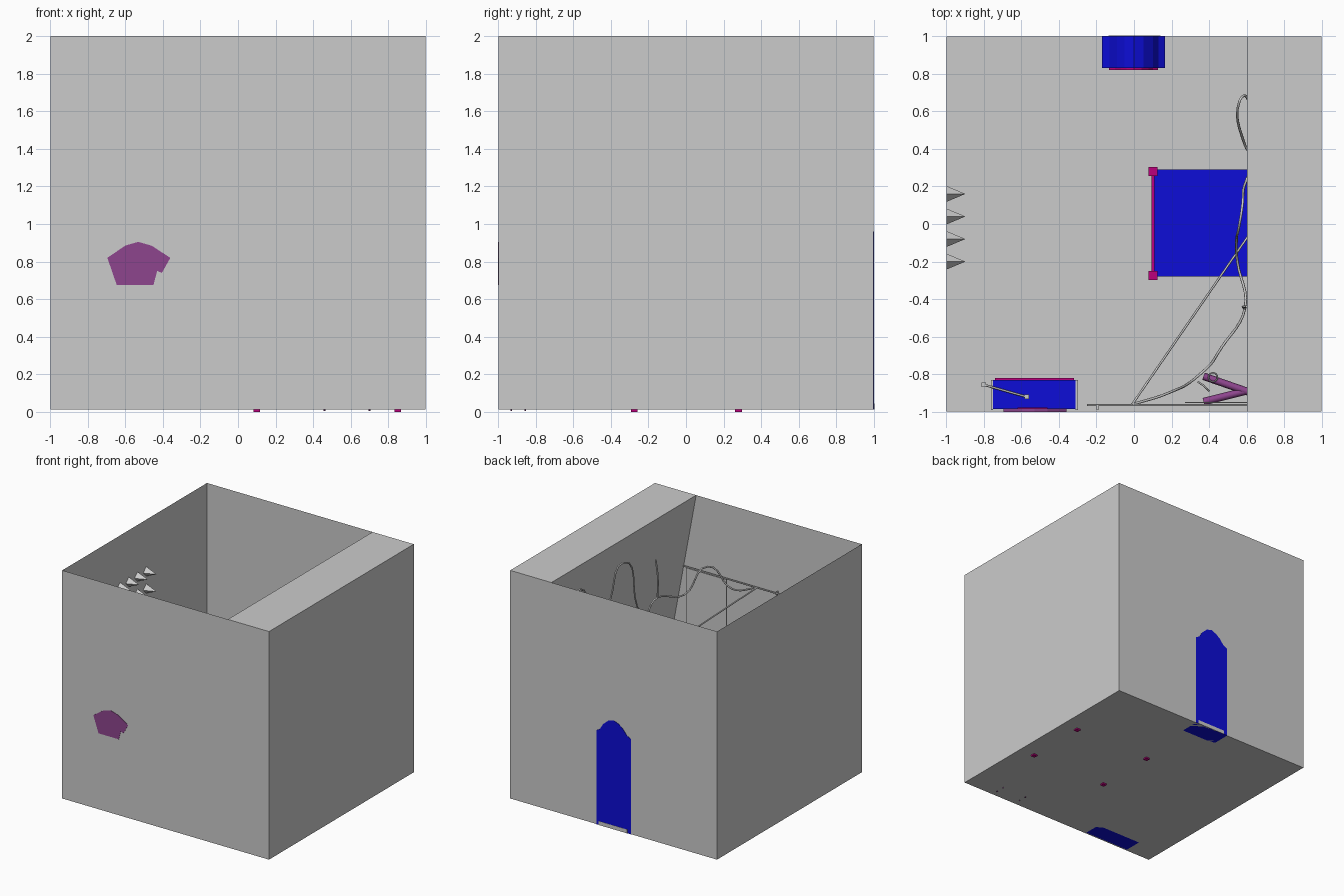
import bpy, bmesh, math
from mathutils import Vector

cube = bpy.data.objects.get("Cube")
if cube:
    bpy.data.objects.remove(cube)


def material(name, rgb):
    m = bpy.data.materials.new(name)
    m.use_nodes = True
    m.diffuse_color = (*rgb, 1)
    m.node_tree.nodes["Principled BSDF"].inputs["Base Color"].default_value = (*rgb, 1)
    return m


GREY = material("plaster_grey", (0.6, 0.6, 0.6))
BLUE = material("bright_blue", (0.004, 0.004, 0.68))
MAGENTA = material("magenta", (0.5, 0.0, 0.2))
PURPLE = material("dull_purple", (0.27, 0.06, 0.27))


def finish(name, bm, mat):
    bmesh.ops.recalc_face_normals(bm, faces=bm.faces)
    mesh = bpy.data.meshes.new(name)
    bm.to_mesh(mesh)
    bm.free()
    mesh.materials.append(mat)
    ob = bpy.data.objects.new(name, mesh)
    bpy.context.collection.objects.link(ob)
    return ob


def box(name, x, y, z, mat):
    """Box from three (low, high) ranges."""
    bm = bmesh.new()
    bmesh.ops.create_cube(bm, size=1)
    for v in bm.verts:
        v.co = [r[0] if c < 0 else r[1] for r, c in zip((x, y, z), v.co)]
    return finish(name, bm, mat)


def sheet(name, points, mat):
    bm = bmesh.new()
    bm.faces.new([bm.verts.new(p) for p in points])
    return finish(name, bm, mat)


def slab(name, outline, y0, y1, mat):
    """Extrude an x-z outline from y0 to y1."""
    bm = bmesh.new()
    face = bm.faces.new([bm.verts.new((x, y0, z)) for x, z in outline])
    ext = bmesh.ops.extrude_face_region(bm, geom=[face])["geom"]
    for v in ext:
        if isinstance(v, bmesh.types.BMVert):
            v.co.y = y1
    return finish(name, bm, mat)


def tube(name, points, radius, mat, smooth=True):
    cu = bpy.data.curves.new(name, "CURVE")
    cu.dimensions = "3D"
    cu.bevel_depth = radius
    cu.bevel_resolution = 1
    cu.resolution_u = 6
    cu.use_fill_caps = True
    sp = cu.splines.new("BEZIER")
    sp.bezier_points.add(len(points) - 1)
    for bp, p in zip(sp.bezier_points, points):
        bp.co = p
        bp.handle_left_type = bp.handle_right_type = "AUTO" if smooth else "VECTOR"
    cu.materials.append(mat)
    ob = bpy.data.objects.new(name, cu)
    bpy.context.collection.objects.link(ob)
    return ob


def ring(name, centre, radius, mat):
    bpy.ops.mesh.primitive_torus_add(location=centre, major_radius=radius, minor_radius=0.004,
                                     major_segments=16, minor_segments=6)
    ob = bpy.context.object
    ob.name = name
    ob.data.materials.append(mat)


# Room shell with a sloping wall under the flat ledge
W, F, T = 0.997, 0.012, 2.0
LEDGE, FOOT = 0.6, 0.97
sheet("floor", [(-W, -W, F), (0.9, -W, F), (0.9, W, F), (-W, W, F)], GREY)
sheet("floor_edge", [(0.9, -W, F), (W, -W, F), (W, W, F), (0.9, W, F)], GREY)
for s, name in ((-1, "front_wall"), (1, "back_wall")):
    sheet(name, [(-W, s * W, F), (W, s * W, F), (W, s * W, T), (-W, s * W, T)], GREY)
for s, name in ((-1, "left_wall"), (1, "right_wall")):
    sheet(name, [(s * W, -W, F), (s * W, W, F), (s * W, W, T), (s * W, -W, T)], GREY)
sheet("ceiling_ledge", [(LEDGE, -W, T), (W, -W, T), (W, W, T), (LEDGE, W, T)], GREY)
sheet("sloping_wall", [(LEDGE, -W, T), (LEDGE, W, T), (FOOT, W, F), (FOOT, -W, F)], GREY)

# Arched wardrobe set through the back wall
arch = [(-0.17, F), (-0.17, 0.84), (-0.13, 0.86), (-0.09, 0.91), (-0.05, 0.94), (0, 0.96),
        (0.05, 0.945), (0.1, 0.9), (0.13, 0.85), (0.165, 0.83), (0.165, F)]
slab("wardrobe_body", arch, 0.83, 1.0, BLUE)
slab("wardrobe_door", [(x * 0.78, 0.05 + z * 0.9) for x, z in arch], 0.82, 0.83, MAGENTA)
box("wardrobe_base", (-0.135, 0.14), (0.99, 1.002), (F, 0.045), GREY)

# Bed
box("mattress", (0.11, 0.85), (-0.28, 0.29), (0.14, 0.3), BLUE)
for x, top, name in ((0.1, 0.42, "footboard"), (0.85, 0.55, "headboard")):
    box(name, (x - 0.008, x + 0.008), (-0.27, 0.28), (0.12, top - 0.06), MAGENTA)
    for y in (-0.275, 0.28):
        box(name + "_post", (x - 0.018, x + 0.018), (y - 0.018, y + 0.018), (0, top), MAGENTA)
        box(name + "_cap", (x - 0.024, x + 0.024), (y - 0.024, y + 0.024), (top, top + 0.03), MAGENTA)

# Dresser with drawers and a mirror through the front wall
box("dresser_body", (-0.75, -0.31), (-0.985, -0.83), (F, 0.58), BLUE)
for x in (-0.755, -0.305):
    box("dresser_side", (x - 0.006, x + 0.006), (-0.99, -0.83), (F, 0.585), GREY)
for i in range(3):
    z = 0.06 + i * 0.17
    box("drawer_front", (-0.74, -0.32), (-0.83, -0.818), (z, z + 0.15), MAGENTA)
box("mirror_stand", (-0.62, -0.46), (-0.99, -0.975), (0.58, 0.68), MAGENTA)
slab("mirror_frame", [(-0.695, 0.82), (-0.6, 0.885), (-0.53, 0.905), (-0.46, 0.885), (-0.36, 0.82),
                      (-0.405, 0.74), (-0.43, 0.75), (-0.45, 0.675), (-0.645, 0.675)],
     -1.0, -0.982, PURPLE)

# Rod lying on the dresser
tube("dresser_rod", [(-0.8, -0.855, 0.61), (-0.57, -0.92, 0.61)], 0.006, GREY, False)
for x, y in ((-0.8, -0.855), (-0.57, -0.92)):
    box("rod_end", (x - 0.012, x + 0.012), (y - 0.012, y + 0.012), (0.595, 0.62), GREY)

# Wall spikes
for row in range(3):
    for col in range(4):
        bm = bmesh.new()
        bmesh.ops.create_cone(bm, cap_ends=True, segments=4, radius1=0.042, radius2=0, depth=0.1)
        spike = finish("wall_spike", bm, GREY)
        spike.rotation_euler.y = math.pi / 2
        spike.location = (-0.947, 0.16 - 0.12 * col, 1.55 - 0.15 * row)

# Crossed stand with thin legs and a ring
for y0, y1 in ((-0.81, -0.97), (-0.945, -0.83)):
    a, b = Vector((0.37, y0, 0.32)), Vector((0.83, y1, 0.32))
    tube("stand_beam", [a, b], 0.02, PURPLE, False)
for x in (0.46, 0.7):
    for y in (-0.855, -0.93):
        tube("stand_leg", [(x, y, 0.005), (x, y, 0.31)], 0.005, PURPLE, False)
ring("stand_ring", (0.42, -0.815, 0.35), 0.024, GREY)
tube("stand_hook", [(0.34, -0.84, 0.35), (0.37, -0.86, 0.37), (0.4, -0.89, 0.35)], 0.005, GREY)

# Curtain rod and hanging panel on the front wall
tube("curtain_rod", [(-0.25, -0.963, 1.37), (0.7, -0.963, 1.37)], 0.006, GREY, False)
box("curtain_panel", (0.27, 0.66), (-0.952, -0.946), (0.75, 1.37), GREY)
box("rod_bracket", (-0.2, -0.19), (-0.99, -0.96), (1.355, 1.38), GREY)

# Hanging cords
tube("swag_cord", [(-0.01, -0.96, 1.37), (0.18, -0.9, 1.33), (0.35, -0.8, 1.52), (0.47, -0.65, 1.3),
                   (0.59, -0.45, 1.32), (0.55, -0.2, 1.25), (0.545, -0.1, 1.4), (0.57, 0.05, 1.82),
                   (0.6, 0.24, 1.5), (0.64, 0.32, 1.45), (0.59, 0.42, 1.5), (0.56, 0.65, 1.82),
                   (0.58, 0.68, 1.8), (0.61, 0.66, 1.7)], 0.007, GREY)
tube("cord_tail", [(0.59, -0.45, 1.32), (0.58, -0.44, 1.5), (0.6, -0.44, 1.65)], 0.007, GREY)
tube("straight_cord", [(-0.01, -0.96, 1.37), (0.7, 0.07, 0.72)], 0.006, GREY, False)
